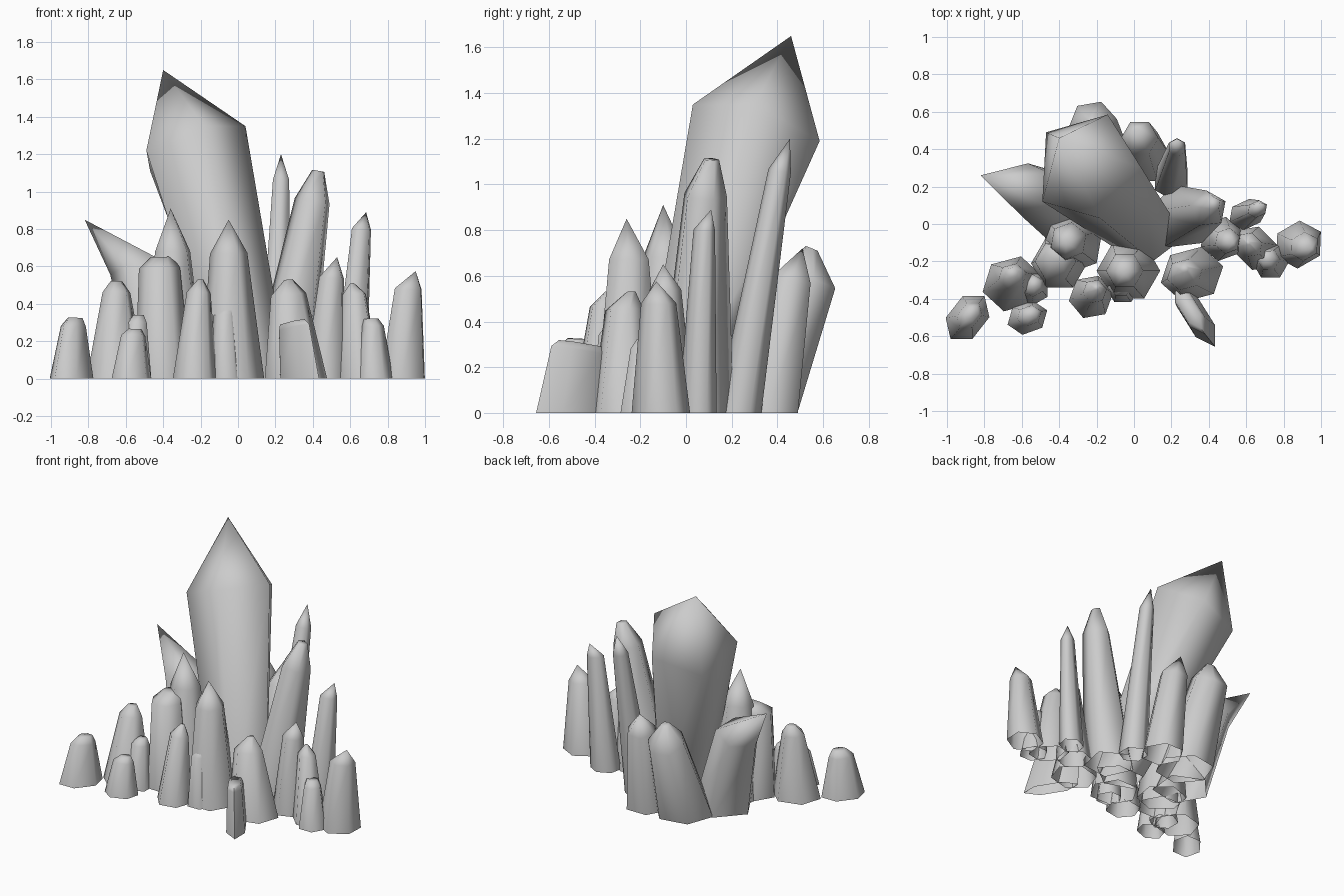
import bpy
import bmesh
import math
from mathutils import Vector, Matrix

if "Cube" in bpy.data.objects:
    bpy.data.objects.remove(bpy.data.objects["Cube"], do_unlink=True)

# One stone grey for the whole cluster
stone = bpy.data.materials.new("stone_grey")
stone.use_nodes = True
stone.diffuse_color = (0.6, 0.6, 0.6, 1)
stone.node_tree.nodes["Principled BSDF"].inputs["Base Color"].default_value = (0.6, 0.6, 0.6, 1)


def loft(name, rings):
    """Skin a stack of point rings, close the top and leave the underside open."""
    bm = bmesh.new()
    loops = [[bm.verts.new(p) for p in ring] for ring in rings]
    for low, high in zip(loops, loops[1:]):
        count = len(low)
        for i in range(count):
            j = (i + 1) % count
            if len(high) == 1:
                bm.faces.new((low[i], low[j], high[0]))
            else:
                bm.faces.new((low[i], low[j], high[j], high[i]))
    if len(loops[-1]) > 1:
        bm.faces.new(loops[-1])
    mesh = bpy.data.meshes.new(name)
    bm.to_mesh(mesh)
    bm.free()
    mesh.materials.append(stone)
    obj = bpy.data.objects.new(name, mesh)
    bpy.context.collection.objects.link(obj)
    bpy.ops.object.select_all(action="DESELECT")
    obj.select_set(True)
    bpy.context.view_layer.objects.active = obj
    bpy.ops.object.shade_smooth_by_angle(angle=math.radians(85))


def crystal(name, base, base_r, shoulder, shoulder_r, tip, tip_r=0.0,
            twist=0.0, sides=6, stretch=1.0):
    """Tapered shaft from the ground to a tilted shoulder, closed by a point."""
    foot = Vector((base[0], base[1], 0))
    collar, apex = Vector(shoulder), Vector(tip)
    lean = Vector((0, 0, 1)).rotation_difference(collar - foot).to_matrix()
    turn = Matrix.Rotation(math.radians(twist), 3, "Z")

    def ring(centre, radius, tilt):
        angles = [math.tau * i / sides for i in range(sides)]
        return [centre + tilt @ turn @ Vector((radius * stretch * math.cos(a), radius * math.sin(a), 0))
                for a in angles]

    top = ring(apex, tip_r, lean) if tip_r else [apex]
    loft(name, [ring(foot, base_r, Matrix.Identity(3)), ring(collar, shoulder_r, lean), top])


# Great central crystal, five broad sides
loft("main_crystal", [
    [(0.27, -0.07, 0), (0.17, 0.05, 0), (-0.05, 0.04, 0), (-0.1, -0.13, 0), (0.1, -0.2, 0)],
    [(0.04, 0.3, 1.35), (-0.14, 0.585, 1.19), (-0.47, 0.49, 1.11), (-0.49, 0.12, 1.22), (-0.18, 0.03, 1.35)],
    [(-0.4, 0.46, 1.65)],
])

# Back group
crystal("left_leaning_spike", (-0.36, 0.08), 0.2, (-0.54, 0.18, 0.6), 0.15, (-0.82, 0.26, 0.85),
        twist=30, sides=5)
crystal("back_crystal", (-0.2, 0.3), 0.2, (-0.22, 0.54, 0.59), 0.13, (-0.22, 0.55, 0.72), 0.03, twist=10)
crystal("back_inner_crystal", (0.05, 0.36), 0.15, (0.03, 0.46, 0.58), 0.1, (0.01, 0.51, 0.72))
crystal("back_needle", (0.2, 0.23), 0.1, (0.23, 0.41, 1.06), 0.05, (0.23, 0.455, 1.2), twist=30)

# Right-hand group
crystal("right_tall_crystal", (0.24, 0.03), 0.18, (0.4, 0.08, 0.95), 0.1,
        (0.43, 0.11, 1.11), 0.035, twist=25, sides=5)
crystal("right_needle", (0.6, 0.05), 0.08, (0.66, 0.08, 0.8), 0.045, (0.685, 0.11, 0.89),
        twist=25, stretch=1.25)
crystal("right_middle_crystal", (0.47, -0.08), 0.12, (0.5, -0.09, 0.54), 0.07, (0.53, -0.1, 0.65), twist=20)
crystal("right_front_crystal", (0.65, -0.13), 0.11, (0.62, -0.11, 0.45), 0.06, (0.61, -0.1, 0.51), 0.01,
        twist=-45, stretch=1.25)
crystal("right_front_stub", (0.73, -0.2), 0.1, (0.72, -0.19, 0.28), 0.06, (0.71, -0.18, 0.32), 0.04)
crystal("far_right_crystal", (0.88, -0.11), 0.125, (0.91, -0.12, 0.48), 0.075, (0.95, -0.13, 0.575),
        twist=30, stretch=1.1)

# Front and left group
crystal("front_left_spike", (-0.33, -0.1), 0.17, (-0.35, -0.09, 0.68), 0.1, (-0.36, -0.1, 0.91), twist=20)
crystal("front_left_block", (-0.4, -0.21), 0.15, (-0.42, -0.2, 0.59), 0.11, (-0.41, -0.16, 0.65), 0.06)
crystal("front_centre_crystal", (-0.03, -0.25), 0.17, (-0.05, -0.25, 0.67), 0.1, (-0.05, -0.26, 0.85))
crystal("front_centre_stub", (-0.06, -0.34), 0.09, (-0.07, -0.33, 0.34), 0.06, (-0.04, -0.32, 0.4), 0.02)
crystal("front_small_crystal", (-0.23, -0.39), 0.12, (-0.21, -0.36, 0.46), 0.065, (-0.2, -0.34, 0.53), 0.015, twist=10)
crystal("left_crystal", (-0.65, -0.32), 0.15, (-0.65, -0.28, 0.46), 0.07, (-0.65, -0.26, 0.52), 0.03,
        twist=15, stretch=1.1)
crystal("left_stub", (-0.55, -0.34), 0.1, (-0.54, -0.33, 0.3), 0.06, (-0.53, -0.32, 0.34), 0.03, twist=30)
crystal("left_front_stub", (-0.57, -0.5), 0.09, (-0.56, -0.49, 0.23), 0.055, (-0.55, -0.48, 0.265), 0.03,
        twist=20, stretch=1.25)
crystal("far_left_crystal", (-0.89, -0.5), 0.105, (-0.88, -0.49, 0.28), 0.06, (-0.87, -0.48, 0.325), 0.035,
        twist=52, stretch=1.4)
crystal("front_right_crystal", (0.31, -0.27), 0.15, (0.27, -0.27, 0.45), 0.085, (0.27, -0.24, 0.53), 0.02,
        twist=15, stretch=1.15)

# Thin slab jutting out towards the front
crystal("front_slab", (0.33, -0.49), 0.07, (0.3, -0.46, 0.27), 0.055, (0.29, -0.45, 0.3), 0.045,
        twist=-58, stretch=2.8)
